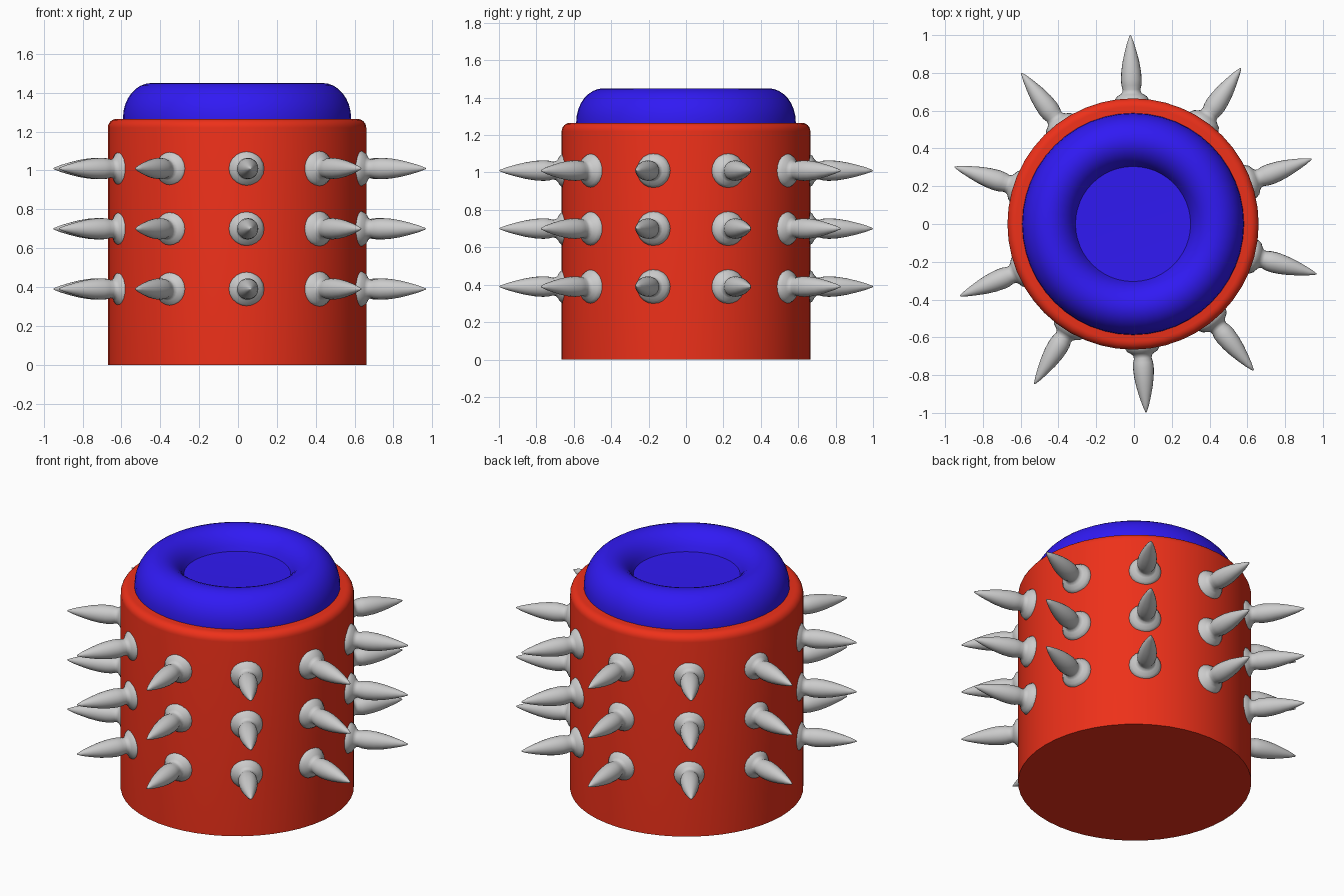
import bpy, bmesh, math
from mathutils import Matrix

if "Cube" in bpy.data.objects:
    bpy.data.objects.remove(bpy.data.objects["Cube"])


def material(name, rgb):
    m = bpy.data.materials.new(name)
    m.diffuse_color = (*rgb, 1)
    m.use_nodes = True
    m.node_tree.nodes["Principled BSDF"].inputs["Base Color"].default_value = m.diffuse_color
    return m


def lathe(name, profile, segments, mat=None):
    """Spin an (r, z) profile round the z axis."""
    bm = bmesh.new()
    verts = [bm.verts.new((r, 0, z)) for r, z in profile]
    edges = [bm.edges.new(p) for p in zip(verts, verts[1:])]
    bmesh.ops.spin(bm, geom=verts + edges, angle=math.tau, steps=segments,
                   axis=(0, 0, 1), cent=(0, 0, 0))
    bmesh.ops.remove_doubles(bm, verts=bm.verts, dist=1e-4)
    bmesh.ops.recalc_face_normals(bm, faces=bm.faces)
    mesh = bpy.data.meshes.new(name)
    bm.to_mesh(mesh)
    bm.free()
    if mat:
        mesh.materials.append(mat)
    ob = bpy.data.objects.new(name, mesh)
    bpy.context.collection.objects.link(ob)
    bpy.ops.object.select_all(action='DESELECT')
    ob.select_set(True)
    bpy.context.view_layer.objects.active = ob
    bpy.ops.object.shade_smooth_by_angle(angle=math.radians(40))
    return ob


CX = -0.005

# Red drum with a rounded top edge
R, H, B = 0.665, 1.265, 0.045
edge = [(R - B + B * math.cos(a), H - B + B * math.sin(a))
        for a in (math.radians(15 * i) for i in range(7))]
body = lathe("drum_body", [(0, 0), (R, 0)] + edge + [(0, H)], 48,
             material("red", (0.85, 0.03, 0.01)))
body.location.x = CX

# Blue rounded cushion with a sunken floor in the middle
ring = [(0.44 + 0.147 * math.cos(a), 1.27 + 0.18 * math.sin(a))
        for a in (math.radians(157 * i / 14) for i in range(15))]
cushion = lathe("cushion_top", [(0, 1.24), (0.587, 1.24)] + ring + [(0, 1.335)], 48,
                material("blue", (0.03, 0.01, 0.9)))
cushion.location.x = CX

# Grey spike: flared collar, narrow neck, tapered point
spike = lathe("spike", [(0, 0.60), (0.08, 0.61), (0.092, 0.635), (0.092, 0.655),
                        (0.080, 0.675), (0.060, 0.687), (0.049, 0.698),
                        (0.047, 0.712), (0.053, 0.735), (0.055, 0.765),
                        (0.052, 0.81), (0.044, 0.86), (0.032, 0.91),
                        (0.018, 0.96), (0.004, 0.997), (0, 1.0)], 20)

# Three rows of ten spikes, with one slightly wider gap on the left
for row, z in enumerate((0.39, 0.70, 1.01)):
    for i in range(10):
        ob = spike if row == i == 0 else spike.copy()
        if ob is not spike:
            bpy.context.collection.objects.link(ob)
        ob.name = f"spike_row{row + 1}_{i + 1}"
        angle = math.radians(162.4 - i * 320 / 9)
        ob.matrix_world = (Matrix.Translation((0.003, 0, z)) @ Matrix.Rotation(angle, 4, 'Z')
                           @ Matrix.Rotation(math.pi / 2, 4, 'Y'))
